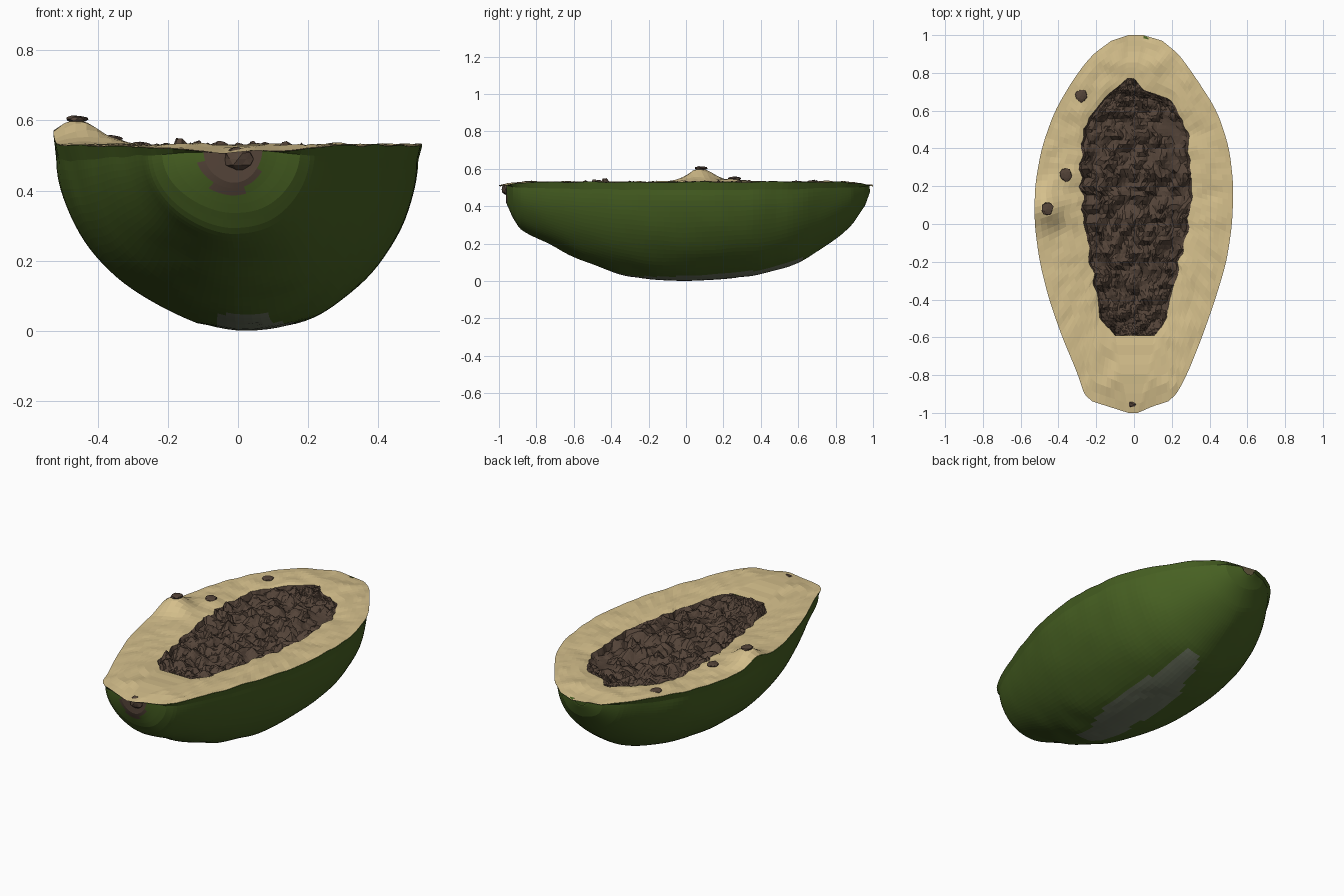
import bpy, math, random
from mathutils import Vector, noise

if "Cube" in bpy.data.objects:
    bpy.data.objects.remove(bpy.data.objects["Cube"])

random.seed(4)


def material(name, rgb):
    m = bpy.data.materials.new(name)
    m.diffuse_color = (*rgb, 1)
    m.use_nodes = True
    m.node_tree.nodes["Principled BSDF"].inputs["Base Color"].default_value = m.diffuse_color
    return m


GREEN = material("green skin", (0.063, 0.118, 0.016))
GREY = material("grey worn skin", (0.156, 0.180, 0.120))
CREAM = material("cream flesh", (0.66, 0.52, 0.26))
BROWN = material("dark brown seeds", (0.088, 0.057, 0.040))

# Fruit stations: y, left x, right x, lowest z
FRUIT = [(-1.0, -.03, .02, .47), (-.965, -.14, .10, .40), (-.94, -.22, .18, .34),
         (-.9, -.265, .225, .275), (-.8, -.295, .28, .22), (-.6, -.38, .36, .125),
         (-.4, -.45, .43, .045), (-.2, -.50, .49, .008), (0, -.527, .52, 0),
         (.2, -.525, .527, .01), (.4, -.49, .505, .033), (.6, -.42, .44, .09),
         (.8, -.30, .31, .215), (.9, -.215, .235, .30), (.97, -.12, .15, .40),
         (1.0, -.03, .05, .48)]
# Seed bed stations: y, left x, right x
SEEDS = [(-.59, -.10, .11), (-.5, -.18, .17), (-.3, -.205, .22), (-.1, -.25, .27),
         (.1, -.27, .30), (.3, -.28, .30), (.5, -.275, .275), (.62, -.19, .23),
         (.66, -.16, .20), (.71, -.10, .05), (.77, -.035, .0)]
STRAYS = [(-.28, .68), (-.36, .26), (-.46, .08)]


def sample(table, y):
    """Linear interpolation of the station table at y."""
    for a, b in zip(table, table[1:]):
        if y <= b[0]:
            f = max(0, (y - a[0]) / (b[0] - a[0]))
            return [p + (q - p) * f for p, q in zip(a[1:], b[1:])]
    return list(table[-1][1:])


def fruit(y):
    """Fruit section at y, softened between stations away from the tips."""
    h = min(.06, max(0, (.93 - abs(y)) * .5))
    rows = [sample(FRUIT, y + h * k / 2) for k in (-2, -1, 0, 1, 2)]
    return [sum(c) / 5 for c in zip(*rows)]


def hump(x, y, cx, cy, r, h):
    return h * math.exp(-((x - cx) ** 2 + (y - cy) ** 2) / (r * r))


def top_z(x, y):
    """Height of the cut face."""
    z = 0.53 - 0.02 * max(0, abs(y) - .85) / .15
    z += hump(x, y, -.46, .08, .085, .06) + hump(x, y, -.36, .26, .07, .018)
    z += hump(x, y, -.38, .05, .16, .012)
    return z + 0.008 * noise.noise(Vector((x * 9, y * 9, 2)))


def make(name, verts, faces, mats, rule=None):
    me = bpy.data.meshes.new(name)
    me.from_pydata(verts, [], faces)
    for m in mats:
        me.materials.append(m)
    if rule:
        for p in me.polygons:
            p.material_index = rule(p.center)
    me.update()
    ob = bpy.data.objects.new(name, me)
    bpy.context.collection.objects.link(ob)
    return ob


def grid_faces(rows, cols):
    return [(r * cols + c, r * cols + c + 1, (r + 1) * cols + c + 1, (r + 1) * cols + c)
            for r in range(rows - 1) for c in range(cols - 1)]


ROWS = 90
ys = [-math.cos(math.pi * i / (ROWS - 1)) for i in range(ROWS)]

# Skin: half-elliptical sections with a small overhanging lip at the cut
ARC = 56
verts = []
for y in ys:
    left, right, low = fruit(y)
    cx, w = (left + right) / 2, (right - left) / 2
    depth = .515 - low
    for j in range(ARC + 1):
        t = math.pi * (1 - j / ARC)
        if j in (0, ARC):
            x = cx + w * math.cos(t)
            verts.append((x, y, top_z(x, y) - .001))
            continue
        # straighter flank on the left, fuller on the right, blunt tips
        x = cx + w * .98 * math.cos(t)
        side = .05 if math.cos(t) < 0 else .025
        z = .515 - depth * math.sin(t) - side * math.cos(t) * math.sin(t) ** 2 * depth / .5
        n = noise.noise(Vector((x * 6, y * 6, z * 6))) * .008
        k = 1 + n / .5
        verts.append((x * k, max(-.962, min(.982, y * .985)) + n * .5,
                      max(0, z + (n if z > .02 else 0))))


def skin_rule(c):
    # brown stalk scar at the front tip, worn patch underneath
    if c.y < -.88 and ((c.x + .02) / .085) ** 2 + ((c.z - .49) / .10) ** 2 < 1:
        return 2
    wob = .04 * noise.noise(Vector((c.x * 8, c.y * 5, 0)))
    e = ((c.x - .05 - .08 * c.y + wob) / .115) ** 2 + ((c.y - .12) / .52) ** 2
    return 1 if c.z < .12 and e < 1 else 0


make("skin", verts, [f[::-1] for f in grid_faces(ROWS, ARC + 1)],
     [GREEN, GREY, BROWN], skin_rule)

# Cut flesh: ring between the skin rim and the seed bed
seed_ys = [-.59 + 1.36 * (y + 1) / 2 for y in ys]


def both_sides(section, stations):
    return ([(section(y)[1], y) for y in stations]
            + [(section(y)[0], y) for y in reversed(stations)])


outer = both_sides(fruit, ys)
inner = [(x * (1 + .10 * noise.noise(Vector((x * 3, y * 18, 5)))), y)
         for x, y in both_sides(lambda y: sample(SEEDS, y), seed_ys)]
N, RINGS = len(outer), 9
verts = []
for r in range(RINGS):
    f = r / (RINGS - 1)
    for (ox, oy), (ix, iy) in zip(outer, inner):
        x, y = ox + (ix - ox) * f, oy + (iy - oy) * f
        bump = .006 * noise.noise(Vector((x * 16, y * 16, 8))) if 0 < r < RINGS - 1 else 0
        verts.append((x, y, top_z(x, y) + bump - .012 * f ** 4))
faces = [(r * N + i, r * N + (i + 1) % N, (r + 1) * N + (i + 1) % N, (r + 1) * N + i)
         for r in range(RINGS - 1) for i in range(N)]
make("flesh", verts, faces, [CREAM])

# Seed bed: lumpy cellular surface sharing the flesh's inner edge
COLS = 41
verts = []
for i in range(ROWS):
    (rx, y), (lx, _) = inner[i], inner[N - 1 - i]
    for c in range(COLS):
        f = c / (COLS - 1)
        x, yy = lx + (rx - lx) * f, y
        z = top_z(x, y) - .012
        if 0 < c < COLS - 1 and 0 < i < ROWS - 1:
            # rounded seeds from cell distances, warped so they are irregular
            p = Vector((x * 15, y * 15, 0))
            p += .5 * noise.noise_vector(p * .9)
            d = noise.voronoi(p)[0]
            z += .022 - .075 * min(d[0], .8) + .025 * noise.noise(Vector((x * 9, y * 9, 3)))
            z += hump(x, y, .13, .34, .04, .055) + hump(x, y, -.16, -.44, .04, .045)
            z += hump(x, y, -.22, .1, .04, .03) + hump(x, y, .22, .58, .05, .015)
            if 2 < i < ROWS - 3:
                x += random.uniform(-.003, .003)
                yy += random.uniform(-.004, .004)
        verts.append((x, yy, z))
tris = []
for a, b, c, d in grid_faces(ROWS, COLS):
    tris += [(a, b, c), (a, c, d)] if random.random() < .5 else [(a, b, d), (b, c, d)]
make("seed_bed", verts, tris, [BROWN])


def pebble(name, loc, size):
    bpy.ops.mesh.primitive_ico_sphere_add(subdivisions=2, radius=1, location=loc)
    ob = bpy.context.object
    ob.name = name
    ob.scale = size
    for v in ob.data.vertices:
        v.co *= random.uniform(.85, 1.1)
    ob.data.materials.append(BROWN)


# Stray seeds on the flesh and the stalk stub at the tip
for i, (x, y) in enumerate(STRAYS):
    pebble(f"stray_seed_{i + 1}", (x, y, top_z(x, y)), (.033, .036, .011))
pebble("stalk_stub", (0, -.955, .49), (.045, .03, .035))
